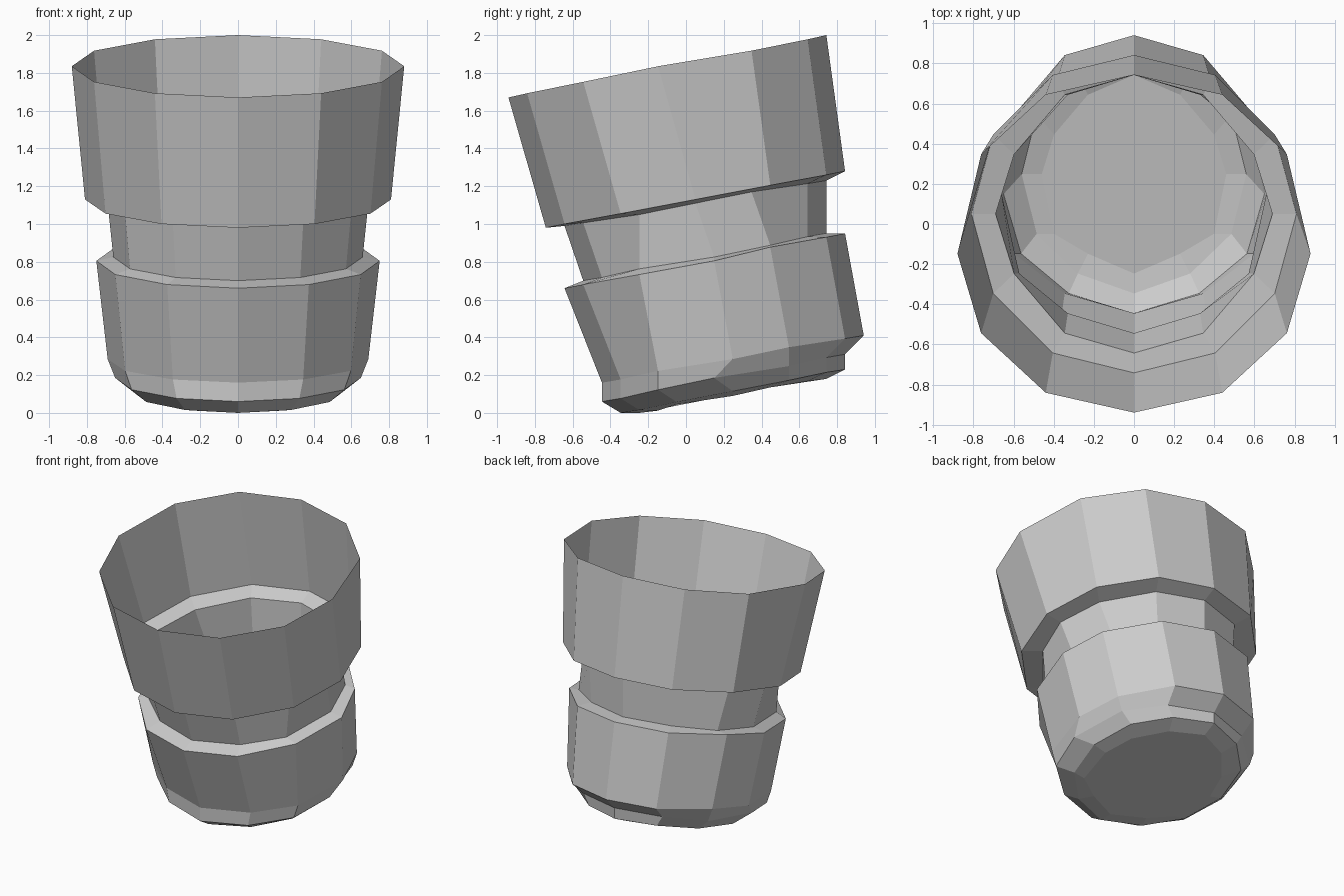
import bpy, bmesh, math

if "Cube" in bpy.data.objects:
    bpy.data.objects.remove(bpy.data.objects["Cube"])

SIDES = 12
STEP = 0.099   # coarse depth grid that gives the rings their slight irregularity

# tilted rings, top to bottom: half width, front (y, z), back (y, z)
RINGS = [
    (0.88, -0.94, 1.67, 0.74, 2.00),   # open rim
    (0.81, -0.74, 0.98, 0.84, 1.28),   # lower edge of upper band
    (0.69, -0.64, 0.99, 0.74, 1.23),   # neck top
    (0.66, -0.54, 0.70, 0.74, 0.95),   # neck bottom
    (0.75, -0.64, 0.66, 0.84, 0.95),   # top edge of lower band
    (0.69, -0.45, 0.16, 0.94, 0.41),   # bottom edge of lower band
    (0.65, -0.45, 0.06, 0.84, 0.31),   # rounded base
    (0.56, -0.35, 0.00, 0.84, 0.23),
    (0.46, -0.25, 0.00, 0.70, 0.18),   # floor outline
]


def snap(y):
    return -0.94 + round((y + 0.94) / STEP) * STEP


def add_ring(bm, half, fy, fz, by, bz):
    ring = []
    for i in range(SIDES):
        a = 2 * math.pi * i / SIDES
        t = (1 - math.cos(a)) / 2          # 0 at front, 1 at back
        ring.append(bm.verts.new((half * math.sin(a),
                                  snap(fy + (by - fy) * t),
                                  fz + (bz - fz) * t)))
    return ring


# single-walled open cup
bm = bmesh.new()
rings = [add_ring(bm, *r) for r in RINGS]
for upper, lower in zip(rings, rings[1:]):
    for i in range(SIDES):
        j = (i + 1) % SIDES
        bm.faces.new((lower[i], lower[j], upper[j], upper[i]))

# closed floor
bm.faces.new(list(reversed(rings[-1])))

mesh = bpy.data.meshes.new("tilted_cup")
bm.to_mesh(mesh)
bm.free()
cup = bpy.data.objects.new("tilted_cup", mesh)
bpy.context.collection.objects.link(cup)
